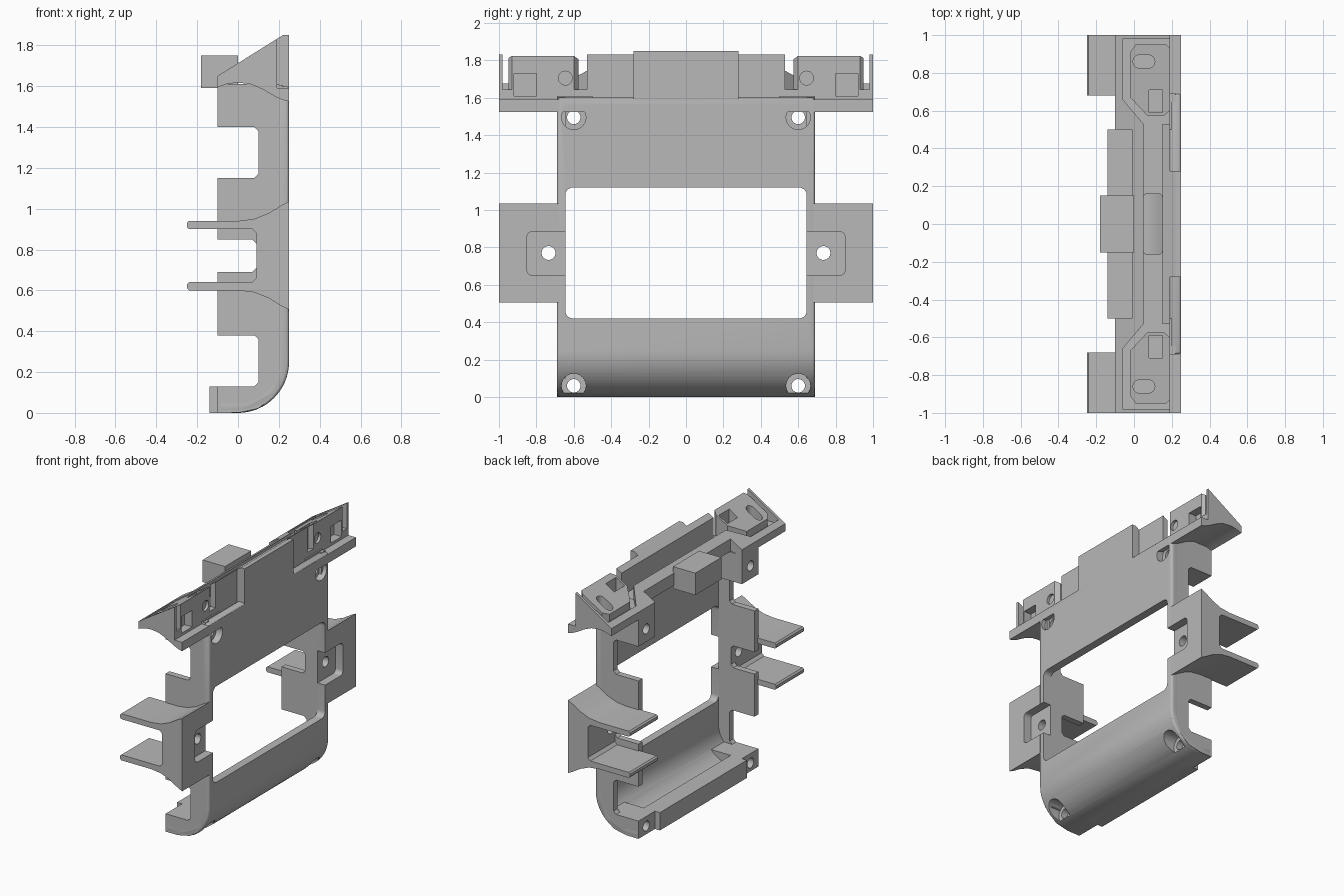
import bpy, bmesh, math
from mathutils import Vector

cube = bpy.data.objects.get("Cube")
if cube:
    bpy.data.objects.remove(cube, do_unlink=True)

grey = bpy.data.materials.new("plain_grey")
grey.use_nodes = True
grey.diffuse_color = (0.48, 0.48, 0.48, 1)
grey.node_tree.nodes["Principled BSDF"].inputs["Base Color"].default_value = (0.48, 0.48, 0.48, 1)

parts = []


def prism(name, pts, axis, a, b, top=None, keep=True):
    """Extrude a 2D outline along an axis; top(x) gives a sloping upper end."""
    def place(p, q, h):
        return {"x": (h, p, q), "y": (p, h, q), "z": (p, q, h)}[axis]
    bm = bmesh.new()
    low = [bm.verts.new(place(p, q, a)) for p, q in pts]
    high = [bm.verts.new(place(p, q, top(p) if top else b)) for p, q in pts]
    bm.faces.new(low)
    bm.faces.new(high[::-1])
    for i in range(len(pts)):
        j = (i + 1) % len(pts)
        bm.faces.new((low[i], high[i], high[j], low[j]))
    bmesh.ops.recalc_face_normals(bm, faces=bm.faces)
    mesh = bpy.data.meshes.new(name)
    bm.to_mesh(mesh)
    bm.free()
    mesh.materials.append(grey)
    ob = bpy.data.objects.new(name, mesh)
    bpy.context.collection.objects.link(ob)
    if keep:
        parts.append(ob)
    else:
        ob.hide_render = True
    return ob


def box(name, x, y, z, keep=True):
    y = sorted(y)
    return prism(name, [(x[0], y[0]), (x[1], y[0]), (x[1], y[1]), (x[0], y[1])], "z", *z, keep=keep)


def arc(cx, cy, r, a0, a1, n=10):
    steps = [math.radians(a0 + (a1 - a0) * i / n) for i in range(n + 1)]
    return [(cx + r * math.cos(t), cy + r * math.sin(t)) for t in steps]


def rounded(a0, a1, b0, b1, r):
    corners = [(a1 - r, b1 - r), (a0 + r, b1 - r), (a0 + r, b0 + r), (a1 - r, b0 + r)]
    return [p for i, c in enumerate(corners) for p in arc(*c, r, 90 * i, 90 * i + 90, 6)]


def apply(ob, mod):
    bpy.context.view_layer.objects.active = ob
    bpy.ops.object.modifier_apply(modifier=mod.name)


def cut(targets, cutter):
    for ob in targets:
        mod = ob.modifiers.new("cut", "BOOLEAN")
        mod.operation, mod.solver, mod.object = "DIFFERENCE", "EXACT", cutter
        apply(ob, mod)
    bpy.data.objects.remove(cutter, do_unlink=True)


def drill(targets, y, z, r, x0, x1):
    cut(targets, prism("drill", arc(y, z, r, 0, 345, 23), "x", x0, x1, keep=False))


def slope(x):
    return 1.65 + 0.6 * (x + 0.1)


# Front plate curving into the floor
profile = [(-0.1, 0)] + arc(0, 0.25, 0.25, -90, 0, 16) + [(0.25, 1.6), (0.19, 1.6)]
profile += arc(0, 0.25, 0.19, 0, -90, 12) + [(-0.1, 0.06)]
shell = prism("front_plate", profile, "y", -0.69, 0.69)
bevel = shell.modifiers.new("bevel", "BEVEL")
bevel.width, bevel.segments, bevel.limit_method = 0.015, 3, "ANGLE"
bevel.angle_limit = math.radians(60)
apply(shell, bevel)
cut([shell], prism("window", rounded(-0.645, 0.645, 0.42, 1.12, 0.04), "x", 0.1, 0.4, keep=False))

# Floor lip at the open side
box("floor_lip", (-0.14, -0.01), (-0.5, 0.5), (0, 0.13))

# Sloping head, full width
head = prism("sloping_head", [(-0.1, 1.595), (-0.05, 1.612), (0, 1.617), (0.06, 1.61), (0.12, 1.585),
             (0.18, 1.55), (0.22, 1.532), (0.25, 1.525), (0.25, 1.85), (slope(0) - 1.49, 1.85),
             (-0.1, 1.65)], "y", -1, 1)
cut([head], box("back_relief", (-0.3, -0.01), (-0.5, 0.5), (1.5, 2), keep=False))
cut([head], box("channel", (0.05, 0.15), (-0.535, 0.535), (1.64, 2), keep=False))
cut([head], prism("channel_slot", rounded(0.05, 0.15, -0.16, 0.16, 0.02), "z", 1.4, 2, keep=False))
box("back_block", (-0.18, 0), (-0.15, 0.15), (1.59, 1.75))

for s, side in ((1, "left"), (-1, "right")):
    # Side wall with three open notches
    comb = [(0.18, 0.1), (-0.1, 0.1)]
    for z0, z1, depth in ((0.13, 0.38, 0.1), (0.69, 0.85, 0.09), (1.15, 1.4, 0.1)):
        comb += [(-0.1, z0), (depth - 0.02, z0), (depth, z0 + 0.02),
                 (depth, z1 - 0.02), (depth - 0.02, z1), (-0.1, z1)]
    comb += [(-0.1, 1.605), (0.22, 1.605), (0.22, 0.25)]
    wall = prism(side + "_side_wall", comb, "y", s * 0.645, s * 0.69)

    # Screw bosses
    low = prism(side + "_lower_boss", [(-0.1, 0), (0, 0.001), (0.1, 0.022), (0.17, 0.08), (0.17, 0.13),
                (-0.1, 0.13)], "y", s * 0.5, s * 0.69)
    high = box(side + "_upper_boss", (-0.1, 0.2), (s * 0.5, s * 0.689), (1.4, 1.61))
    for z, seat in ((0.06, 0.1), (1.495, 0.2)):
        targets = [shell, low if z < 1 else high]
        drill(targets, s * 0.6, z, 0.036, -0.3, 0.4)
        drill(targets, s * 0.6, z, 0.065, seat, 0.4)

    # Bracket with two flared shelves
    flare = [(0.25, 0.505), (0.21, 0.525), (0.15, 0.562), (0.08, 0.59), (0, 0.6),
             (-0.24, 0.6), (-0.25, 0.61), (-0.25, 0.63), (-0.24, 0.64)]
    ears = flare + [(0.07, 0.64), (0.09, 0.66)]
    ears += [(x, 1.54 - z) for x, z in reversed(ears)]
    bracket = prism(side + "_bracket", ears, "y", s * 0.68, s)
    pad = prism("pad_recess", rounded(min(s * 0.6, s * 0.85), max(s * 0.6, s * 0.85), 0.65, 0.885, 0.03),
                "x", 0.19, 0.4, keep=False)
    cut([bracket, wall, shell], pad)
    drill([bracket, wall], s * 0.735, 0.77, 0.037, -0.3, 0.4)

    # Stepped front and end recess in the head
    cut([head], box("step", (0.19, 0.4), (s * 0.28, s * 1.1), (1.59, 2), keep=False))
    recess = [(-0.06, s * 0.98), (-0.06, s * 0.66), (0.05, s * 0.53), (0.3, s * 0.53), (0.3, s * 0.98)]
    cut([head], prism("end_recess", recess, "z", 1.645, 2, keep=False))

    # Sloping tile in the recess, with slot, square hole and front pocket
    outline = [(-0.02, 0.91), (-0.02, 0.67), (0.07, 0.575), (0.16, 0.575), (0.19, 0.6),
               (0.19, 0.93), (0.17, 0.95), (0.01, 0.95)]
    tile = prism(side + "_tile", [(x, s * y) for x, y in outline], "z", 1.63, 2, top=slope)
    y = s * 0.86
    slot = rounded(-0.005, 0.11, y - 0.035, y + 0.035, 0.034)
    cut([tile], prism("slot", slot, "z", 1.67, 2, keep=False))
    cut([tile], box("square_hole", (0.08, 0.15), (s * 0.59, s * 0.71), (1.66, 2), keep=False))
    cut([tile, head], box("pocket", (0.13, 0.4), (s * 0.8, s * 0.92), (1.61, 1.73), keep=False))
    drill([tile], s * 0.645, 1.705, 0.037, 0.17, 0.4)

# Smooth curves, crisp edges
for ob in parts:
    bpy.ops.object.select_all(action="DESELECT")
    ob.select_set(True)
    bpy.context.view_layer.objects.active = ob
    bpy.ops.object.shade_smooth_by_angle(angle=math.radians(30))
